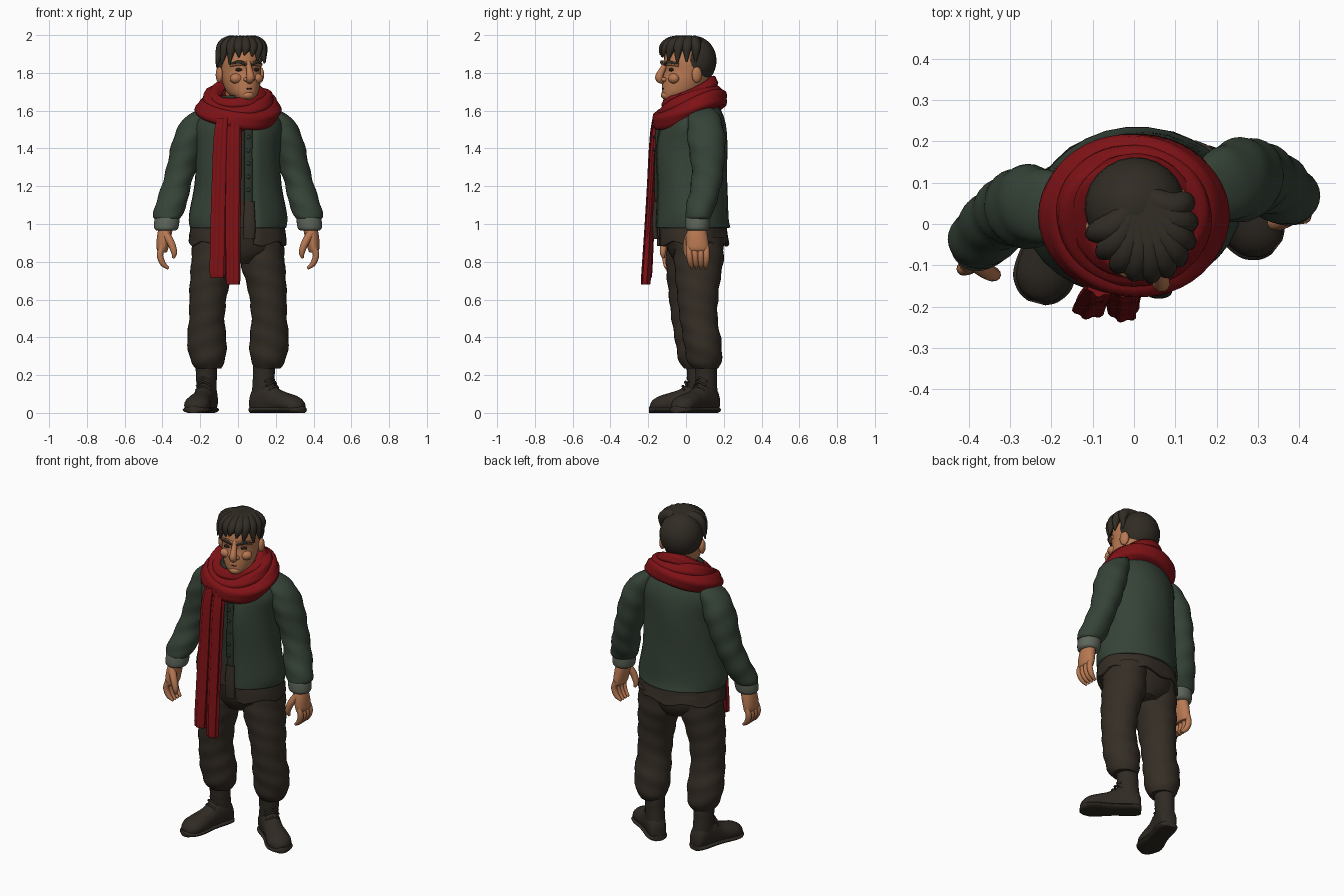
import bpy
import bmesh
import random
from math import sin, cos, radians, tau
from mathutils import Matrix, Vector

random.seed(4)
cube = bpy.data.objects.get("Cube")
if cube:
    bpy.data.objects.remove(cube)


def paint(name, r, g, b):
    mat = bpy.data.materials.new(name)
    mat.use_nodes = True
    mat.diffuse_color = (r, g, b, 1)
    shader = mat.node_tree.nodes["Principled BSDF"]
    shader.inputs["Base Color"].default_value = (r, g, b, 1)
    shader.inputs["Roughness"].default_value = .85
    return mat


JACKET = paint("jacket green", .036, .056, .038)
SHIRT = paint("shirt dark green", .024, .034, .024)
TROUSERS = paint("trouser brown", .036, .027, .019)
BOOTS = paint("boot brown", .029, .023, .017)
HAIR = paint("hair brown", .031, .025, .018)
SKIN = paint("skin", .48, .19, .085)
SCARF = paint("scarf red", .21, .006, .008)
CUFF = paint("cuff grey", .11, .13, .1)
DARK = paint("dark line", .02, .012, .009)
NONE = Matrix.Identity(4)
SIDES = 28


def finish(name, bm, mat, xf):
    """Place the mesh, smooth it, keep edges sharper than 50 degrees."""
    bm.transform(xf)
    bmesh.ops.recalc_face_normals(bm, faces=bm.faces)
    for f in bm.faces:
        f.smooth = True
    for e in bm.edges:
        e.smooth = e.calc_face_angle(0) < radians(50)
    mesh = bpy.data.meshes.new(name)
    bm.to_mesh(mesh)
    bm.free()
    mesh.materials.append(mat)
    obj = bpy.data.objects.new(name, mesh)
    bpy.context.collection.objects.link(obj)
    return obj


def skin(name, rings, mat, xf=NONE, loop=False, sheet=False):
    """Join rings of points into one surface."""
    bm = bmesh.new()
    rows = [[bm.verts.new(p) for p in ring] for ring in rings]
    n = len(rows[0])
    pairs = list(zip(rows, rows[1:])) + ([(rows[-1], rows[0])] if loop else [])
    for low, high in pairs:
        for i in range(n - 1 if sheet else n):
            j = (i + 1) % n
            bm.faces.new((low[i], low[j], high[j], high[i]))
    if not loop and not sheet:
        bm.faces.new(rows[0])
        bm.faces.new(rows[-1])
    return finish(name, bm, mat, xf)


def spline(table, steps=5):
    """Smooth curve through rows of any width."""
    p = [Vector(row) for row in table]
    p = [p[0]] + p + [p[-1]]
    out = []
    for a, b, c, d in zip(p, p[1:], p[2:], p[3:]):
        for k in range(steps):
            t = k / steps
            out.append(b + (c - a) * (t / 2) + (a * 2 - b * 5 + c * 4 - d) * (t * t / 2)
                       + (b * 3 - a - c * 3 + d) * (t ** 3 / 2))
    return out + [p[-1]]


def loft(name, table, mat, xf=NONE, yaw=0, fold=(0, 0, 0), arc=None, wave=0):
    """Level ellipses (x, y, z, rx, ry); an arc leaves an open sheet."""
    start, end = arc or (0, 360)
    amount, lobes, twist = fold
    rings = []
    for x, y, z, rx, ry in spline(table):
        ring = []
        for i in range(SIDES + bool(arc)):
            a = radians(start + (end - start) * i / SIDES)
            k = 1 + amount * sin(lobes * a + twist * z)
            drop = wave * sin(7 * a) if z < .94 else 0
            p = Vector((rx * k * cos(a), ry * k * sin(a), z + drop))
            p.rotate(Matrix.Rotation(radians(yaw), 3, 'Z'))
            ring.append(p + Vector((x, y, 0)))
        rings.append(ring)
    obj = skin(name, rings, mat, xf, sheet=bool(arc))
    if arc:
        solid = obj.modifiers.new("cloth thickness", 'SOLIDIFY')
        solid.thickness, solid.offset = .018, 0
    return obj


def tube(name, table, mat, xf=NONE, sides=12):
    """Round tube along rows (x, y, z, radius)."""
    rows = spline(table, 4)
    pts = [r.to_3d() for r in rows]
    last, turn, rings = Vector((0, 0, 1)), Matrix.Identity(3), []
    for i, p in enumerate(pts):
        way = (pts[min(i + 1, len(pts) - 1)] - pts[max(i - 1, 0)]).normalized()
        turn = last.rotation_difference(way).to_matrix() @ turn
        last = way
        rings.append([p + turn @ Vector((cos(tau * k / sides), sin(tau * k / sides), 0)) * rows[i][3]
                      for k in range(sides)])
    return skin(name, rings, mat, xf)


def ball(name, loc, size, mat, xf=NONE):
    bm = bmesh.new()
    bmesh.ops.create_uvsphere(bm, u_segments=24, v_segments=16, radius=1)
    return finish(name, bm, mat, xf @ Matrix.Translation(loc) @ Matrix.Diagonal((*size, 1)))


def side(s, lean, shift):
    """Mirror to one side and slide it forward or back with height."""
    return Matrix(((s, 0, 0, 0), (0, 1, -lean * s, shift * s), (0, 0, 1, 0), (0, 0, 0, 1)))


# Torso: open jacket over a shirt with brown lower half
body = [(0, .03, .98, .245, .195), (0, .025, 1.04, .25, .188), (0, .025, 1.2, .225, .185),
        (0, .025, 1.4, .215, .185), (0, .03, 1.52, .225, .17), (0, .035, 1.6, .18, .14),
        (0, .03, 1.66, .11, .1)]
loft("jacket", body, JACKET, yaw=8, arc=(-78, 253), fold=(.012, 4, 14))
shirt = loft("shirt", [(x, y, z, rx * .94, ry * .94) for x, y, z, rx, ry in body], SHIRT, yaw=8)
shirt.data.materials.append(TROUSERS)
for f in shirt.data.polygons:
    f.material_index = int(f.center.z < 1.14)
loft("placket", [(.055, -.148, 1.02, .022, .012), (.055, -.155, 1.2, .022, .012),
                 (.055, -.152, 1.5, .022, .012)], SHIRT)
for i in range(5):
    ball("shirt_button", (.055, -.168, 1.18 + .07 * i), (.011, .006, .011), SHIRT)
loft("belt_strap", [(.06, -.16, .92, .03, .014), (.06, -.165, 1.0, .032, .016),
                    (.06, -.16, 1.12, .026, .012)], TROUSERS)
loft("shirt_hem", [(0, .035, .895, .25, .185), (0, .03, .95, .245, .18), (0, .03, 1.02, .235, .175)],
     TROUSERS, yaw=6, arc=(-75, 250), wave=.014, fold=(.02, 7, 0))
loft("hips", [(0, .05, .79, .09, .1), (0, .045, .86, .2, .14), (0, .035, 1, .23, .165)], TROUSERS)
loft("collar", [(0, .02, 1.58, .1, .1), (0, .01, 1.68, .09, .1)], SHIRT, arc=(-80, 260))

# Arms, cuffs, hands and legs on both sides
for s, label in ((1, "left"), (-1, "right")):
    arm = side(s, .05, .105)
    loft(label + "_sleeve", [(.16, .065, 1.615, .03, .05), (.215, .07, 1.56, .07, .085),
                             (.258, .075, 1.45, .086, .1), (.298, .075, 1.3, .08, .086),
                             (.328, .06, 1.2, .077, .08), (.355, .03, 1.1, .083, .078),
                             (.375, .012, 1.04, .074, .07), (.375, .01, 1.025, .06, .058)],
         JACKET, arm, fold=(.035, 2, 55))
    loft(label + "_cuff", [(.37, .01, 1.06, .055, .055), (.375, .008, 1.03, .066, .064),
                           (.38, .004, .98, .064, .062), (.381, .003, .965, .05, .05)], CUFF, arm)
    loft(label + "_palm", [(.378, .005, 1.0, .036, .042), (.39, 0, .94, .038, .056),
                           (.4, 0, .87, .031, .06), (.396, 0, .85, .018, .05)], SKIN, arm)
    for j in range(4):
        y = .045 - .03 * j
        tube(label + "_finger", [(.4, y, .88, .017), (.413, y, .835, .017), (.397, y * .9, .79, .015),
                                 (.368, y * .8, .765, .007)], SKIN, arm)
    tube(label + "_thumb", [(.385, -.035, .95, .022), (.355, -.055, .9, .02),
                            (.338, -.06, .85, .016), (.342, -.055, .82, .007)], SKIN, arm)
    loft(label + "_trouser_leg", [(.125, .05, .93, .115, .13), (.13, .045, .8, .118, .13),
                                  (.155, .04, .65, .102, .112), (.165, .045, .5, .094, .1),
                                  (.165, .065, .38, .104, .1), (.16, .075, .28, .092, .092),
                                  (.157, .08, .235, .066, .07)],
         TROUSERS, side(s, 0, .022), fold=(.028, 2, 60))

# Boots: shaft, upper, sole and laces, toes turned out
foot = [(.085, .03, .09), (.07, .047, .13), (.03, .055, .17), (-.03, .054, .165), (-.09, .057, .125),
        (-.15, .067, .105), (-.2, .066, .09), (-.235, .045, .07), (-.25, .02, .05)]
for label, x, y, turn in (("left", .145, .1, 52), ("right", -.17, .055, -15)):
    place = Matrix.Translation((x, y, 0)) @ Matrix.Rotation(radians(turn), 4, 'Z')
    loft(label + "_boot_shaft", [(0, .02, .08, .052, .062), (0, .012, .17, .054, .06),
                                 (0, .01, .22, .056, .06), (0, 0, .3, .058, .062)], BOOTS, place)
    for part, wide, tall in (("upper", 1, 1), ("sole", 1.1, 0)):
        rings = []
        for v, w, h in spline(foot):
            top = h if tall else .036
            rings.append([(w * wide * cos(tau * k / 20), v * (1 + .02 * (1 - tall)),
                           max(.02 * tall, top * (.45 + .55 * sin(tau * k / 20)))) for k in range(20)])
        skin(label + "_boot_" + part, rings, BOOTS, place)
    for i in range(4):
        v, z = -.075 + .014 * i, .135 + .022 * i
        tube(label + "_lace", [(-.04, v + .02, z - .015, .006), (0, v, z + .008, .006),
                               (.04, v + .02, z - .015, .006)], BOOTS, place, 8)

# Scarf: three tilted loops and two hanging tails
for name, rx, ry, z, r, phase in (("outer", .172, .145, 1.605, .055, 0), ("middle", .145, .125, 1.65, .045, 2),
                                  ("inner", .12, .115, 1.685, .034, 4)):
    rings = []
    for i in range(48):
        a = tau * i / 48
        ring = []
        for k in range(20):
            p = tau * k / 20
            w = r * (1 + .09 * cos(5 * p + 2 * a + phase))
            ring.append(((rx + w * cos(p)) * cos(a), .02 + (ry + w * cos(p)) * sin(a),
                         z + .058 * sin(a) + .01 * sin(2 * a + phase) + w * sin(p)))
        rings.append(ring)
    skin(name + "_scarf_loop", rings, SCARF, loop=True)
pleat = (.13, 6, 0)
loft("outer_scarf_tail", [(-.08, -.15, 1.56, .03, .025), (-.09, -.168, 1.45, .036, .023),
                          (-.098, -.18, 1.2, .038, .022), (-.104, -.193, .95, .039, .022),
                          (-.108, -.205, .74, .038, .024), (-.108, -.207, .715, .03, .018)],
     SCARF, fold=pleat)
loft("inner_scarf_tail", [(-.02, -.15, 1.55, .036, .025), (-.022, -.17, 1.42, .038, .023),
                          (-.024, -.183, 1.2, .037, .022), (-.026, -.198, .95, .036, .022),
                          (-.025, -.212, .71, .034, .024), (-.025, -.214, .68, .03, .019)],
     SCARF, fold=pleat)

# Head, turned to its left
head = Matrix.Translation((.01, .02, 0)) @ Matrix.Rotation(radians(19), 4, 'Z')
loft("neck", [(0, .02, 1.56, .07, .075), (0, .02, 1.78, .07, .075)], SKIN, head)
loft("face", [(0, -.09, 1.652, .025, .03), (0, -.075, 1.665, .05, .072), (0, -.045, 1.7, .082, .108),
              (0, -.022, 1.76, .1, .127), (0, -.01, 1.81, .106, .126), (0, -.008, 1.86, .108, .132),
              (0, 0, 1.92, .1, .122), (0, .01, 1.97, .06, .08)], SKIN, head)
ball("chin", (0, -.13, 1.682), (.034, .03, .024), SKIN, head)
tube("nose", [(0, -.13, 1.855, .014), (0, -.152, 1.82, .016), (0, -.172, 1.775, .022),
              (0, -.15, 1.757, .016), (0, -.13, 1.755, .006)], SKIN, head)
tube("mouth", [(-.04, -.135, 1.722, .003), (0, -.151, 1.715, .004), (.042, -.134, 1.724, .003)],
     DARK, head, 8)
tube("lower_lip", [(-.028, -.133, 1.712, .006), (0, -.146, 1.706, .008), (.028, -.133, 1.712, .006)],
     SKIN, head)
for s in (1, -1):
    mirror = head @ Matrix.Diagonal((s, 1, 1, 1))
    ball("ear", (.115, .0, 1.79), (.018, .028, .042), SKIN, mirror)
    ball("cheek", (.056, -.108, 1.77), (.036, .03, .028), SKIN, mirror)
    ball("nostril", (.018, -.15, 1.765), (.013, .016, .011), SKIN, mirror)
    ball("eye", (.046, -.12, 1.817), (.021, .012, .009), DARK, mirror)
    tube("brow_ridge", [(.01, -.138, 1.845, .01), (.045, -.13, 1.852, .013), (.085, -.092, 1.842, .01)],
         SKIN, mirror)
    tube("eyebrow", [(.014, -.147, 1.843, .006), (.05, -.139, 1.858, .009), (.088, -.1, 1.846, .004)],
         HAIR, mirror)

# Hair: a cap and a fringe of drooping locks
ball("hair_cap", (0, .025, 1.865), (.122, .118, .13), HAIR, head)
for i in range(10):
    a = radians(-88 + 19.5 * i)
    u, v = sin(a), -cos(a)
    tip = 1.895 - .05 * abs(u) + random.uniform(-.015, .015)
    tube("fringe_lock", [(.02 + .02 * u, .03, 1.96, .03), (.07 * u + .01, .085 * v, 1.962, .035),
                         (.112 * u + .005, .142 * v, 1.935, .027),
                         (.122 * u + random.uniform(-.012, .012), .158 * v, tip, .004)], HAIR, head)
